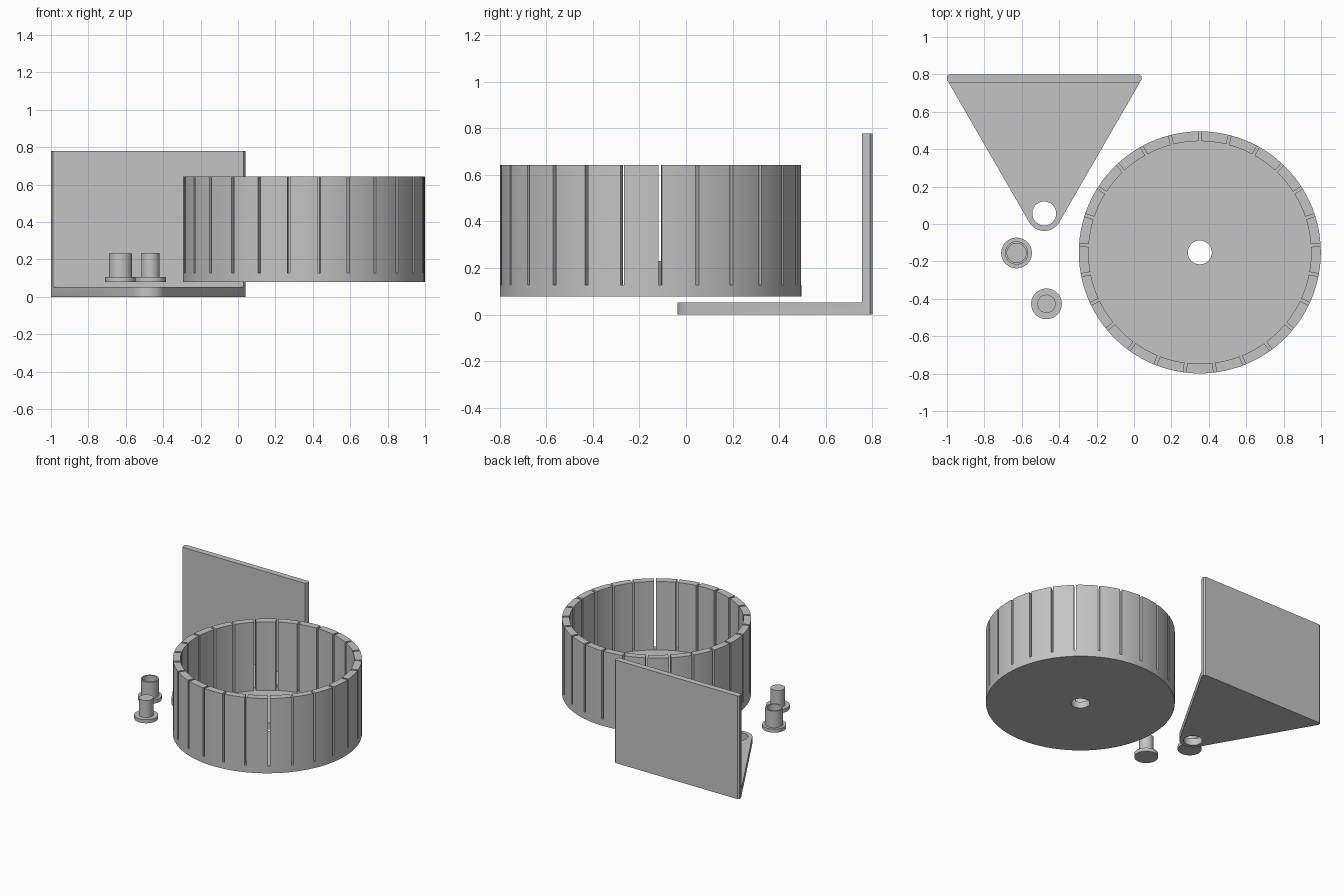
import bpy, bmesh
from math import sin, cos, pi, radians
from mathutils import Matrix

cube = bpy.data.objects.get("Cube")
if cube:
    bpy.data.objects.remove(cube, do_unlink=True)

GREY = (0.55, 0.55, 0.55, 1)
grey = bpy.data.materials.new("plain grey")
grey.use_nodes = True
grey.diffuse_color = GREY
for node in grey.node_tree.nodes:
    if node.type == 'BSDF_PRINCIPLED':
        node.inputs["Base Color"].default_value = GREY


def make_object(name, bm, location=(0, 0, 0)):
    bmesh.ops.recalc_face_normals(bm, faces=bm.faces)
    mesh = bpy.data.meshes.new(name)
    bm.to_mesh(mesh)
    bm.free()
    mesh.materials.append(grey)
    obj = bpy.data.objects.new(name, mesh)
    obj.location = location
    bpy.context.collection.objects.link(obj)
    return obj


def lathe(name, profile, location, steps=64, closed=False):
    """Spin (radius, z) points around z; closed joins the last point to the first."""
    bm = bmesh.new()
    verts = [bm.verts.new((r, 0, z)) for r, z in profile]
    edges = [bm.edges.new(pair) for pair in zip(verts, verts[1:])]
    if closed:
        edges.append(bm.edges.new((verts[-1], verts[0])))
    bmesh.ops.spin(bm, geom=verts + edges, cent=(0, 0, 0), axis=(0, 0, 1),
                   angle=2 * pi, steps=steps, use_merge=True)
    bmesh.ops.remove_doubles(bm, verts=bm.verts, dist=0.0001)
    return make_object(name, bm, location)


def prism(name, outline, height, location):
    bm = bmesh.new()
    face = bm.faces.new([bm.verts.new((x, y, 0)) for x, y in outline])
    top = bmesh.ops.extrude_face_region(bm, geom=[face])["geom"]
    bmesh.ops.translate(bm, vec=(0, 0, height),
                        verts=[v for v in top if isinstance(v, bmesh.types.BMVert)])
    return make_object(name, bm, location)


def add_box(bm, centre, size, turn=0):
    matrix = (Matrix.Rotation(turn, 4, 'Z') @ Matrix.Translation(centre)
              @ Matrix.Diagonal((*size, 1)))
    bmesh.ops.create_cube(bm, size=1, matrix=matrix)


def activate(obj):
    bpy.ops.object.select_all(action='DESELECT')
    obj.select_set(True)
    bpy.context.view_layer.objects.active = obj


def cut(obj, cutter):
    cutter.hide_render = True
    mod = obj.modifiers.new("cut", 'BOOLEAN')
    mod.operation, mod.solver, mod.object = 'DIFFERENCE', 'EXACT', cutter
    activate(obj)
    bpy.ops.object.modifier_apply(modifier=mod.name)
    bpy.data.objects.remove(cutter, do_unlink=True)


HOLE = 0.064

# Slotted drum with an axle hole in its floor
drum_at = (0.352, -0.152, 0.078)
drum = lathe("slotted_drum",
             [(HOLE, 0), (0.647, 0), (0.647, 0.565), (0.595, 0.565), (0.595, 0.048), (HOLE, 0.048)],
             drum_at, steps=100, closed=True)
SLOTS = 25
bm = bmesh.new()
for i in range(SLOTS):
    add_box(bm, (0.62, 0, 0.35), (0.1, 0.015, 0.6), pi / 2 + i * 2 * pi / SLOTS)
cut(drum, make_object("slot_cutter", bm, drum_at))

# Wedge-shaped bracket with a rounded tip and an upright back wall
tip_at = (-0.48, 0.056, 0)
arc = [(0.093 * cos(radians(a)), 0.093 * sin(radians(a))) for a in range(210, 331, 8)]
corner = [(0.52, 0.716), (0.52, 0.734), (0.51, 0.744)]
outline = arc + corner + [(-x, y) for x, y in reversed(corner)]
bracket = prism("wall_bracket", outline, 0.778, tip_at)
bm = bmesh.new()
add_box(bm, (0, 0.2, 0.552), (2, 0.998, 1))
cut(bracket, make_object("wall_cutter", bm, tip_at))
cut(bracket, lathe("hole_cutter", [(0, -0.1), (HOLE, -0.1), (HOLE, 0.2), (0, 0.2)], tip_at))

# Flanged pins: a hollow socket and a solid plug
flange = [(0, 0), (0.082, 0), (0.082, 0.027)]
socket = lathe("hollow_pin", flange + [(0.062, 0.027), (0.062, 0.153), (0.051, 0.153),
                                       (0.051, 0.027), (0, 0.027)], (-0.628, -0.155, 0.078))
plug = lathe("solid_pin", flange + [(0.049, 0.027), (0.049, 0.156), (0, 0.156)],
             (-0.468, -0.427, 0.078))

for part in (drum, bracket, socket, plug):
    activate(part)
    bpy.ops.object.shade_smooth_by_angle(angle=radians(30))
